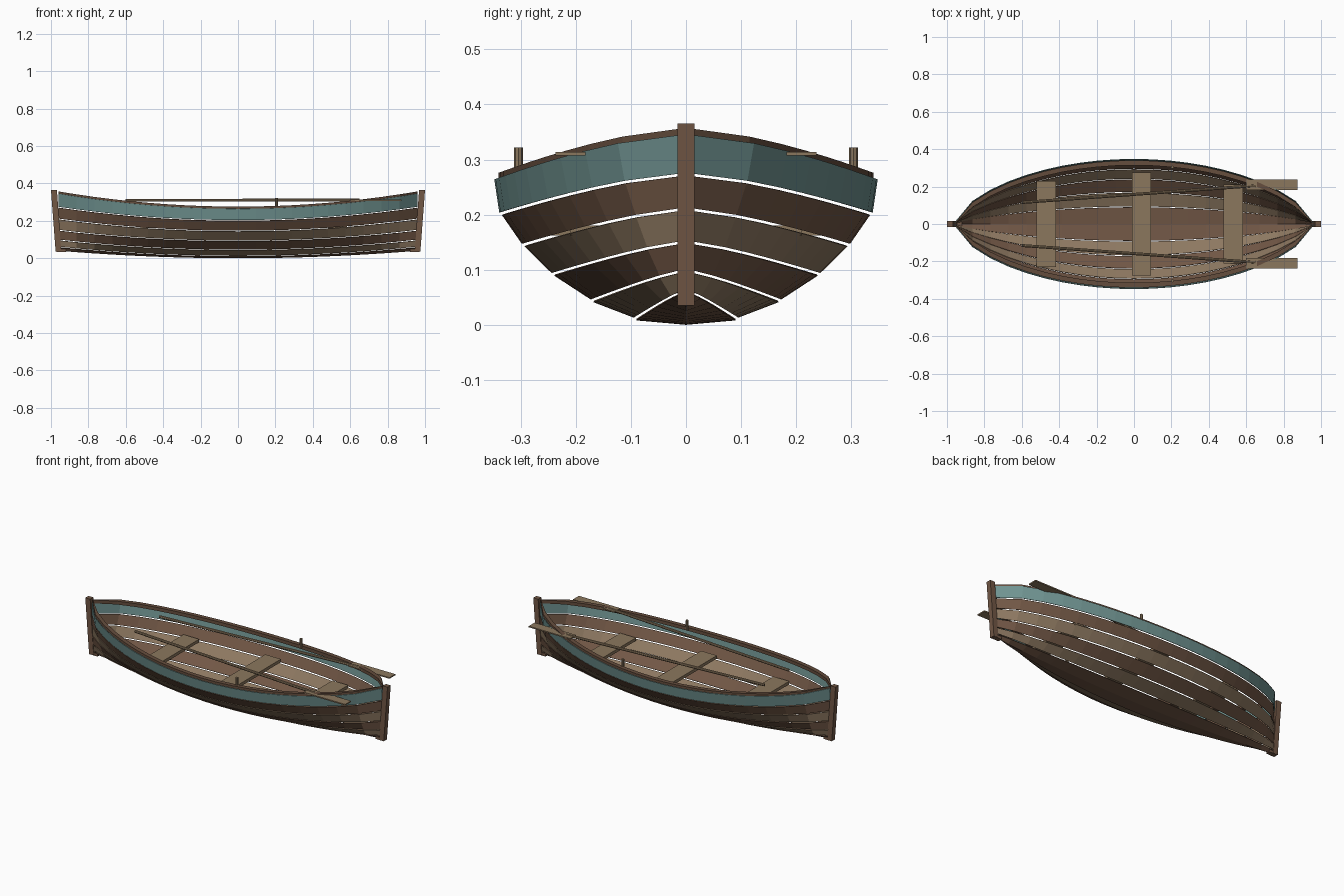
import bpy
import bmesh
from mathutils import Vector

cube = bpy.data.objects.get("Cube")
if cube:
    bpy.data.objects.remove(cube, do_unlink=True)


def material(name, r, g, b):
    m = bpy.data.materials.new(name)
    m.use_nodes = True
    m.diffuse_color = (r, g, b, 1)
    m.node_tree.nodes["Principled BSDF"].inputs["Base Color"].default_value = (r, g, b, 1)
    return m


BROWN = material("brown plank", 0.165, 0.095, 0.06)
TAN = material("tan plank", 0.27, 0.19, 0.12)
TEAL = material("teal paint", 0.16, 0.29, 0.28)
DARK = material("dark trim", 0.13, 0.075, 0.047)
WOOD = material("pale wood", 0.26, 0.185, 0.11)

END = 0.96        # half length of the planking
STATIONS = 20
# strake seams, keel to sheer: half width, height amidships, height at the ends
SEAMS = [(0, 0, 0.04), (0.087, 0.013, 0.062), (0.165, 0.046, 0.1),
         (0.236, 0.094, 0.152), (0.29, 0.147, 0.212), (0.331, 0.204, 0.275),
         (0.34, 0.264, 0.345)]


def seam_point(k, x, drop=0.0):
    """Point on seam k at x; drop pulls the edge down and inward for the lap."""
    width, mid, end = SEAMS[k]
    t = x / END
    fullness = max(0.0, 1 - t * t) ** (0.95 - 0.05 * k)
    y = max(0.0, (width - drop) * fullness) + (0.008 if k else 0)
    return Vector((x, y, mid + (end - mid) * t * t - drop))


def finish(name, bm, mat, mirror=False):
    mesh = bpy.data.meshes.new(name)
    bm.to_mesh(mesh)
    bm.free()
    mesh.materials.append(mat)
    ob = bpy.data.objects.new(name, mesh)
    bpy.context.scene.collection.objects.link(ob)
    if mirror:
        mod = ob.modifiers.new("Mirror", 'MIRROR')
        mod.use_axis = (False, True, False)
    return ob


def hexahedron(name, bottom, top, mat, mirror=False):
    """Solid between two four-cornered rings."""
    bm = bmesh.new()
    a = [bm.verts.new(p) for p in bottom]
    b = [bm.verts.new(p) for p in top]
    bm.faces.new(a[::-1])
    bm.faces.new(b)
    for i in range(4):
        j = (i + 1) % 4
        bm.faces.new((a[i], a[j], b[j], b[i]))
    bmesh.ops.recalc_face_normals(bm, faces=bm.faces)
    return finish(name, bm, mat, mirror)


def rect(x0, x1, y0, y1, z):
    return [(x0, y0, z), (x1, y0, z), (x1, y1, z), (x0, y1, z)]


def box(name, x0, x1, y0, y1, z0, z1, mat, mirror=False):
    return hexahedron(name, rect(x0, x1, y0, y1, z0), rect(x0, x1, y0, y1, z1), mat, mirror)


def rod(name, start, end, radius, sides, mat):
    start, end = Vector(start), Vector(end)
    bm = bmesh.new()
    bmesh.ops.create_cone(bm, cap_ends=True, segments=sides, radius1=radius,
                          radius2=radius, depth=(end - start).length)
    turn = (end - start).to_track_quat('Z', 'Y').to_matrix()
    bmesh.ops.rotate(bm, verts=bm.verts, matrix=turn)
    bmesh.ops.translate(bm, verts=bm.verts, vec=(start + end) / 2)
    return finish(name, bm, mat, mirror=True)


xs = [END * (2 * i / STATIONS - 1) for i in range(STATIONS + 1)]

# Overlapping hull strakes with narrow open laps
for k in range(len(SEAMS) - 1):
    top_strake = k == len(SEAMS) - 2
    bm = bmesh.new()
    low = [bm.verts.new(seam_point(k, x)) for x in xs]
    high = [bm.verts.new(seam_point(k + 1, x, 0 if top_strake else 0.005)) for x in xs]
    for i in range(STATIONS):
        bm.faces.new((low[i], high[i], high[i + 1], low[i + 1]))
    mat = TEAL if top_strake else (BROWN, TAN)[k % 2]
    ob = finish("strake_%d" % (k + 1), bm, mat, mirror=True)
    shell = ob.modifiers.new("Thickness", 'SOLIDIFY')
    shell.thickness = 0.003
    shell.offset = -1

# Gunwale rail swept just inside the sheer
bm = bmesh.new()
rings = []
for x in xs:
    p = seam_point(len(SEAMS) - 1, x)
    outer, inner = max(p.y - 0.008, 0.004), max(p.y - 0.034, 0.0)
    rings.append([bm.verts.new((x, y, p.z + dz)) for y, dz in
                  ((outer, -0.008), (outer, 0.012), (inner, 0.012), (inner, -0.008))])
for a, b in zip(rings, rings[1:]):
    for i in range(4):
        j = (i + 1) % 4
        bm.faces.new((a[i], a[j], b[j], b[i]))
bm.faces.new(rings[0])
bm.faces.new(rings[-1])
bmesh.ops.recalc_face_normals(bm, faces=bm.faces)
finish("gunwale_rail", bm, DARK, mirror=True)

# Raked end posts with a small foot joining the keel
for s, label in ((1, "left"), (-1, "right")):
    hexahedron(label + "_end_post", rect(s * 0.945, s * 0.975, -0.015, 0.015, 0.035),
               rect(s * 0.968, s * 1.0, -0.015, 0.015, 0.365), BROWN)
    box(label + "_post_foot", s * 0.92, s * 0.97, -0.013, 0.013, 0.034, 0.05, BROWN)

# Cross benches
for label, x, half in (("right", -0.47, 0.23), ("middle", 0.04, 0.275), ("left", 0.53, 0.21)):
    box(label + "_bench", x - 0.052, x + 0.052, -half, half, 0.162, 0.18, WOOD)

# Pair of oars and their pins
rod("oar_shafts", (-0.6, 0.115, 0.31), (0.65, 0.205, 0.31), 0.008, 8, WOOD)
box("oar_blades", 0.6, 0.875, 0.182, 0.237, 0.307, 0.314, WOOD, mirror=True)
rod("oar_pins", (0.205, 0.304, 0.265), (0.205, 0.304, 0.322), 0.008, 8, WOOD)
